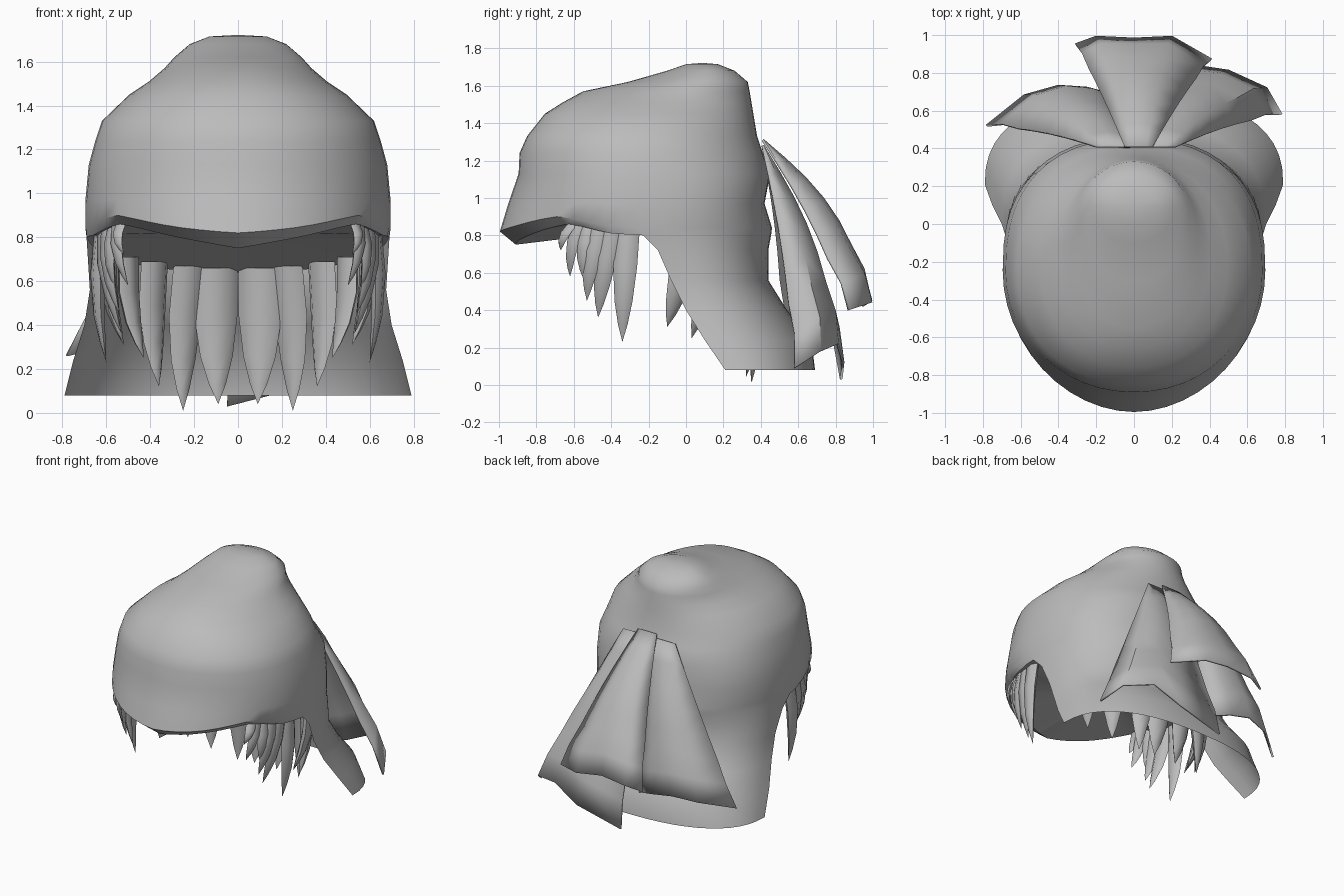
import bpy, bmesh, math
from mathutils import Vector

if "Cube" in bpy.data.objects:
    bpy.data.objects.remove(bpy.data.objects["Cube"])

mat = bpy.data.materials.new("grey_cloth")
mat.diffuse_color = (0.5, 0.5, 0.5, 1)
mat.use_nodes = True
mat.node_tree.nodes["Principled BSDF"].inputs["Base Color"].default_value = mat.diffuse_color


def finish(bm, name, angle=50):
    me = bpy.data.meshes.new(name)
    bmesh.ops.remove_doubles(bm, verts=bm.verts, dist=0.0005)
    bmesh.ops.recalc_face_normals(bm, faces=bm.faces)
    bm.to_mesh(me)
    bm.free()
    ob = bpy.data.objects.new(name, me)
    bpy.context.collection.objects.link(ob)
    me.materials.append(mat)
    bpy.ops.object.select_all(action='DESELECT')
    ob.select_set(True)
    bpy.context.view_layer.objects.active = ob
    bpy.ops.object.shade_smooth_by_angle(angle=math.radians(angle))
    return ob


def lerp_table(table, t):
    for (a, va), (b, vb) in zip(table, table[1:]):
        if t <= b:
            return va + (vb - va) * (t - a) / (b - a)
    return table[-1][1]


def skin(bm, rows):
    for r0, r1 in zip(rows, rows[1:]):
        for i in range(len(r0) - 1):
            bm.faces.new((r0[i], r0[i + 1], r1[i + 1], r1[i]))


N = 48   # columns around the head, 0 = back centre


def unit(i, n_back, n_front):
    """Superellipse direction of a column."""
    a = 2 * math.pi * i / N
    s, c = math.sin(a), math.cos(a)
    if abs(c) < 1e-6:
        c = 0
    e = 2 / (n_back if c > 0 else n_front)
    return math.copysign(abs(s) ** e, s), math.copysign(abs(c) ** e, c)


# Head wrap: level = z, front y, widest y, back y, half width, back power, front power
DOME = [(1.715, 0.0, 0.1, 0.17, 0.13, 2, 2), (1.68, -0.1, 0.1, 0.26, 0.22, 2, 2),
        (1.62, -0.31, 0.05, 0.33, 0.29, 2, 2), (1.57, -0.55, -0.05, 0.34, 0.335, 2, 2.1),
        (1.51, -0.66, -0.14, 0.35, 0.405, 2, 2.2), (1.45, -0.755, -0.2, 0.36, 0.495, 2, 2.2),
        (1.33, -0.85, -0.24, 0.38, 0.62, 2.1, 2.15), (1.24, -0.89, -0.25, 0.41, 0.65, 2.2, 2.1),
        (1.13, -0.895, -0.25, 0.45, 0.68, 2.4, 2.05), (0.97, -0.95, -0.25, 0.42, 0.695, 2.6, 2)]
# Neck flap: z, front edge y, back y, half width
FLAP = [(0.84, -0.24, 0.46, 0.695), (0.80, -0.23, 0.455, 0.69), (0.72, -0.15, 0.44, 0.685),
        (0.56, -0.08, 0.44, 0.675), (0.4, 0.0, 0.54, 0.70),
        (0.24, 0.1, 0.67, 0.75), (0.08, 0.21, 0.69, 0.79)]
# Height of the brow edge by angle from side to front
RIM = [(0, 0.80), (15, 0.81), (30, 0.85), (38, 0.86), (50, 0.835), (65, 0.80), (90, 0.75)]

bm = bmesh.new()
rows = []
for z, yf, yc, yb, hw, nb, nf in DOME:
    row = []
    for i in range(N):
        s, c = unit(i, nb, nf)
        row.append(bm.verts.new((hw * s, yc + c * ((yb - yc) if c > 0 else (yc - yf)), z)))
    rows.append(row)
skin(bm, [r + [r[0]] for r in rows])
crown = bm.verts.new((0, 0.09, 1.722))
for i in range(N):
    bm.faces.new((crown, rows[0][i], rows[0][(i + 1) % N]))

# Neck flap, hanging from the back half of the wrap
q = N // 4
flap_rows = [[rows[-1][i % N] for i in range(-q, q + 1)]]
for z, e, yb, hw in FLAP:
    row = []
    for i in range(-q, q + 1):
        s, c = unit(i, 2.4, 2)
        row.append(bm.verts.new((hw * s, e + (yb - e) * c, z)))
    flap_rows.append(row)
skin(bm, flap_rows)

# Brow band with its edge curled under
front = list(range(q, N - q + 1))
brow, edge, rim_points = [], [], {}
for i in front:
    s, c = unit(i, 2, 1.93)
    ang = abs(math.degrees(math.atan2(-c, abs(s))))
    rim = lerp_table(RIM, ang)
    brow.append(bm.verts.new((0.695 * s, -0.24 + 0.755 * c, rim + 0.04 + 0.03 * (ang / 90) ** 4)))
    edge.append(bm.verts.new(((0.69 + 0.03 * c) * s, -0.23 + 0.68 * c, rim)))
    rim_points[i] = edge[-1].co.copy()
skin(bm, [[rows[-1][i] for i in front], brow, edge])
finish(bm, "head_wrap")

# Underside closing the wrap, sloping down to the nape
bm = bmesh.new()
hub = Vector((0, -0.25, 0.83))
rings = []
for f in (1, 0.66, 0.33):
    ring = []
    for i in range(N):
        if i in rim_points:
            p = rim_points[i]
        else:
            s, c = unit(i, 2.2, 2)
            p = Vector((0.68 * s, -0.23 + 0.63 * c, 0.80 - 0.16 * c))
        ring.append(bm.verts.new(hub.lerp(p, f)))
    rings.append(ring)
skin(bm, [r + [r[0]] for r in rings])
centre = bm.verts.new(hub)
for i in range(N):
    bm.faces.new((centre, rings[-1][i], rings[-1][(i + 1) % N]))
finish(bm, "underside")


# Knotted cloth tails: fan out from the knot, hem turned in toward the head
def tail(name, root_x, root_y, root_z, hem, bow):
    bm = bmesh.new()
    rows, steps = [], 7
    n = len(hem)
    for k in range(steps + 1):
        t = k / steps
        row = []
        for j, end in enumerate(hem):
            u = j / (n - 1)
            start = Vector((root_x[0] + (root_x[1] - root_x[0]) * u, root_y, root_z))
            p = start.lerp(Vector(end), t)
            lift = bow * math.sin(math.pi * t) * (0.35 + 0.65 * math.sin(math.pi * u))
            if k == steps - 1:
                lift += 0.015
            row.append(bm.verts.new(p + Vector((0, lift, lift * 0.6))))
        rows.append(row)
    skin(bm, rows)
    ob = finish(bm, name, 40)
    mod = ob.modifiers.new("cloth", 'SOLIDIFY')
    mod.thickness = 0.014
    mod.offset = 0


tail("middle_tail", (-0.05, 0.1), 0.41, 1.31,
     [(-0.31, 0.95, 0.42), (-0.2, 0.99, 0.45), (0, 0.98, 0.47),
      (0.2, 0.99, 0.44), (0.41, 0.87, 0.4)], 0.08)
tail("right_tail", (0.22, 0.04), 0.41, 1.28,
     [(0.78, 0.58, 0.09), (0.7, 0.72, 0.18), (0.5, 0.81, 0.22),
      (0.3, 0.84, 0.12), (-0.05, 0.83, 0.03)], 0.06)
tail("left_tail", (-0.2, -0.02), 0.41, 1.28,
     [(-0.78, 0.52, 0.26), (-0.58, 0.68, 0.31), (-0.4, 0.73, 0.33),
      (-0.25, 0.72, 0.3), (-0.1, 0.68, 0.26)], 0.06)


# Hair locks: flattened, bowed spikes
def lock(bm, base, tip, width, bow=0.04):
    base, tip = Vector(base), Vector(tip)
    out = Vector((base.x, base.y + 0.2, 0)).normalized()
    side = Vector((-out.y, out.x, 0))
    rings = []
    for t, w in ((0, 1), (0.35, 1), (0.65, 0.75), (0.85, 0.4)):
        c = base.lerp(tip, t) + out * bow * math.sin(math.pi * t)
        rings.append([bm.verts.new(c + side * math.cos(k * math.pi / 3) * width * w / 2
                                   + out * math.sin(k * math.pi / 3) * width * w / 4)
                      for k in range(6)])
    skin(bm, [r + [r[0]] for r in rings])
    point = bm.verts.new(tip)
    for k in range(6):
        bm.faces.new((rings[-1][k], rings[-1][(k + 1) % 6], point))


SIDE = [((0.53, -0.6, 0.87), (0.52, -0.67, 0.72), 0.07),
        ((0.55, -0.57, 0.87), (0.5, -0.62, 0.58), 0.08),
        ((0.56, -0.52, 0.87), (0.56, -0.55, 0.57), 0.09),
        ((0.59, -0.46, 0.86), (0.54, -0.53, 0.45), 0.11),
        ((0.61, -0.39, 0.85), (0.53, -0.47, 0.36), 0.12),
        ((0.62, -0.31, 0.85), (0.6, -0.34, 0.23), 0.13)]
NAPE = [((0.59, 0.0, 0.74), (0.52, -0.1, 0.31), 0.14),
        ((0.5, 0.13, 0.71), (0.43, 0.03, 0.25), 0.15),
        ((0.38, 0.24, 0.69), (0.36, 0.2, 0.12), 0.16),
        ((0.22, 0.33, 0.67), (0.25, 0.35, 0.01), 0.16),
        ((0.1, 0.36, 0.66), (0.09, 0.32, 0.04), 0.2)]
for name, locks in (("side_hair", SIDE), ("nape_hair", NAPE)):
    for label, m in (("left_", -1), ("right_", 1)):
        bm = bmesh.new()
        for b, t, w in locks:
            lock(bm, (b[0] * m, b[1], b[2]), (t[0] * m, t[1], t[2]), w, 0.03)
        finish(bm, label + name)
